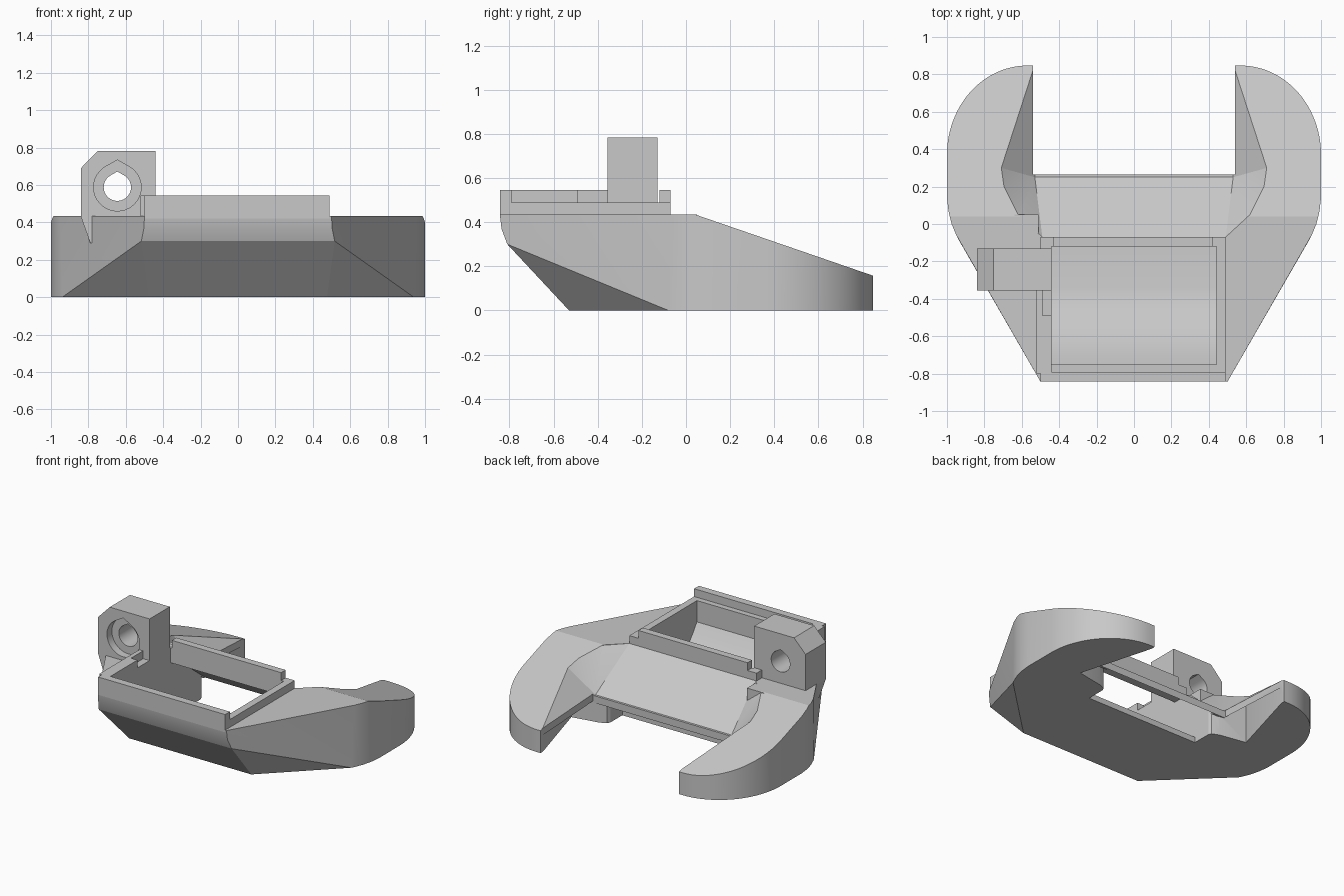
import bpy, bmesh, math
from mathutils import Vector

cube = bpy.data.objects.get("Cube")
if cube:
    bpy.data.objects.remove(cube)

grey = bpy.data.materials.new("plain grey")
grey.use_nodes = True
grey.diffuse_color = (0.58, 0.58, 0.58, 1)
grey.node_tree.nodes["Principled BSDF"].inputs["Base Color"].default_value = (0.58, 0.58, 0.58, 1)


def finish(name, bm):
    bmesh.ops.recalc_face_normals(bm, faces=bm.faces[:])
    mesh = bpy.data.meshes.new(name)
    bm.to_mesh(mesh)
    bm.free()
    mesh.materials.append(grey)
    ob = bpy.data.objects.new(name, mesh)
    bpy.context.collection.objects.link(ob)
    return ob


def hull(name, points):
    bm = bmesh.new()
    for p in points:
        bm.verts.new(p)
    bmesh.ops.convex_hull(bm, input=bm.verts[:])
    loose = [v for v in bm.verts if not v.link_faces]
    bmesh.ops.delete(bm, geom=loose, context='VERTS')
    bmesh.ops.dissolve_limit(bm, angle_limit=0.01, verts=bm.verts[:], edges=bm.edges[:])
    return finish(name, bm)


def box(name, x, y, z):
    return hull(name, [(a, b, c) for a in x for b in y for c in z])


def prism(name, profile, axis, start, end):
    """Extrude a closed 2D profile along the given axis (0, 1 or 2)."""
    bm = bmesh.new()
    corners = []
    for p in profile:
        co = list(p)
        co.insert(axis, start)
        corners.append(bm.verts.new(co))
    new = bmesh.ops.extrude_face_region(bm, geom=[bm.faces.new(corners)])["geom"]
    shift = Vector((0, 0, 0))
    shift[axis] = end - start
    bmesh.ops.translate(bm, vec=shift, verts=[v for v in new if isinstance(v, bmesh.types.BMVert)])
    return finish(name, bm)


def teardrop(cx, cz, r):
    """Circle with a small peak at the top."""
    angles = [math.radians(120 + i * 10) for i in range(31)]
    ring = [(cx + r * math.cos(a), cz + r * math.sin(a)) for a in angles]
    return ring + [(cx, cz + r * 1.15)]


def select(ob):
    bpy.ops.object.select_all(action='DESELECT')
    ob.select_set(True)
    bpy.context.view_layer.objects.active = ob


def cut(target, cutter):
    cutter.hide_render = True
    mod = target.modifiers.new("cut", 'BOOLEAN')
    mod.operation, mod.solver, mod.object = 'DIFFERENCE', 'EXACT', cutter
    select(target)
    bpy.ops.object.modifier_apply(modifier=mod.name)
    bpy.data.objects.remove(cutter)


def both_sides(points):
    return [(s * x, y, z) for s in (1, -1) for x, y, z in points]


# Main body: convex shell with rounded arms, sloping top and chamfered front
TOP = 0.435


def top_z(y):
    return TOP - max(0, y - 0.04) * 0.344


outline = [(0.95, -0.06), (0.975, 0), (0.992, 0.07), (1, 0.14)]
for i in range(25):
    a = math.radians(i * 90 / 24)
    outline.append((0.57 + 0.43 * math.cos(a), 0.37 + 0.477 * math.sin(a)))
outline.append((0.545, 0.835))
shell = [(0.5, -0.843, TOP), (0.503, -0.836, 0.37), (0.517, -0.81, 0.3), (0.475, -0.53, 0),
         (0.94, -0.08, 0), (0.985, 0.04, TOP)]
for x, y in outline:
    shell += [(x, y, 0), (x, y, top_z(y))]
body = hull("body", both_sides(shell))

# Open gap between the arms, with sloping relief above it
cut(body, box("gap", (-0.54, 0.54), (0.265, 1.2), (-0.5, 1)))
relief = [(0.49, -0.07, TOP), (0.53, 0.25, 0.185), (0.54, 0.84, 0.165),
          (0.71, 0.3, 0.346), (0.695, 0.2, 0.38), (0.62, 0.05, 0.432)]
relief += [(x, y, 1) for x, y, z in relief]
cut(body, hull("relief", both_sides(relief)))

# Hollow under each relief facet, leaving a thin skin
skin = [(x, y, z - 0.05) for x, y, z in relief]
pocket = [(0.43, 0.19), (0.45, 0.235), (0.5, 0.255), (0.69, 0.29), (0.54, 0.82), (0.43, 0.82)]
for side in (1, -1):
    hollow = prism("hollow", [(side * x, y) for x, y in pocket], 2, -0.2, 0.45)
    cut(hollow, hull("skin", both_sides(skin)))
    cut(body, hollow)

# Inner cavity with a curved floor, open through the window and at the back
cavity = [(-0.75, 0.7), (-0.75, 0.34), (-0.7, 0.27), (-0.63, 0.19), (-0.54, 0.12),
          (-0.45, 0.07), (-0.34, 0.04), (0.08, 0.04), (0.08, -0.2), (0.4, -0.2),
          (0.4, 0.12), (0.27, 0.13), (-0.06, 0.385), (-0.12, 0.385), (-0.12, 0.7)]
cut(body, prism("cavity", cavity, 0, -0.44, 0.44))

# Square shoulder beside the hinge block
box("shoulder", (-0.64, -0.51), (-0.08, 0.05), (0.34, 0.434))

# Raised rim around the window: low ledge and higher lip
LEDGE, LIP = 0.49, 0.545
box("rim_left", (0.44, 0.49), (-0.843, -0.07), (0.42, LEDGE))
box("rim_right", (-0.5, -0.44), (-0.843, -0.07), (0.42, LEDGE))
box("rim_front", (-0.45, 0.45), (-0.843, -0.75), (0.42, LEDGE))
box("rim_back", (-0.45, 0.45), (-0.12, -0.07), (0.42, LEDGE))
box("lip_front", (-0.5, 0.49), (-0.843, -0.79), (0.48, LIP))
box("lip_back", (-0.43, 0.42), (-0.12, -0.07), (0.48, LIP))
box("lip_right", (-0.52, -0.44), (-0.8, -0.49), (0.43, LIP))
box("lip_right_thin", (-0.52, -0.49), (-0.5, -0.35), (0.43, LIP))

# Hinge block with a through hole and a recess
block = [(-0.84, 0.43), (-0.84, 0.69), (-0.75, 0.783), (-0.44, 0.783), (-0.44, 0.3), (-0.79, 0.29)]
hinge = prism("hinge_block", block, 1, -0.355, -0.13)
cut(hinge, prism("recess", teardrop(-0.645, 0.588, 0.127), 1, -0.5, -0.3))
cut(hinge, prism("hole", teardrop(-0.645, 0.588, 0.073), 1, -0.6, 0.1))

# Smooth curved walls, keep crisp edges
for ob in (body, hinge):
    select(ob)
    bpy.ops.object.shade_smooth_by_angle(angle=math.radians(16))
